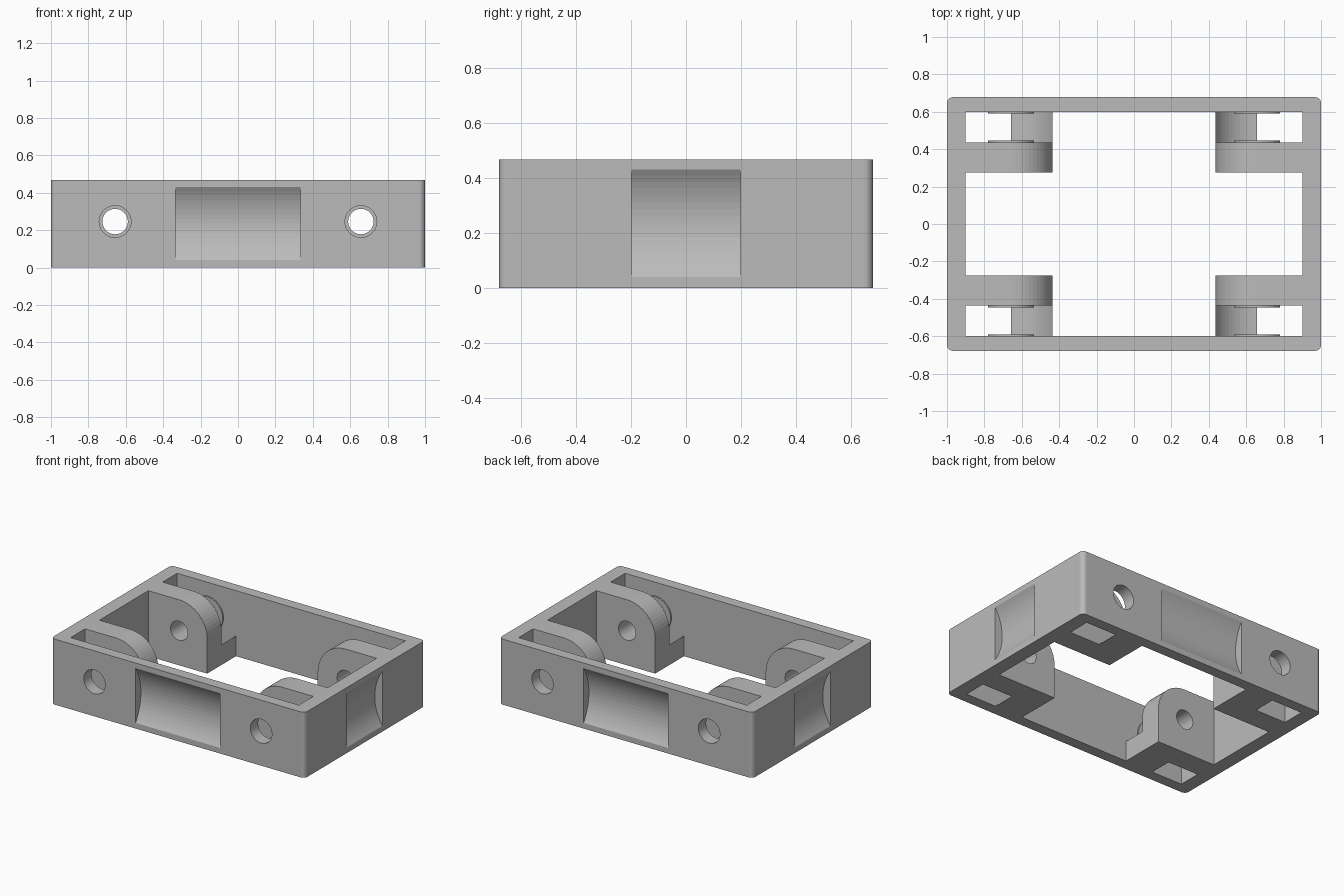
import bpy, bmesh, math
from mathutils import Vector

if "Cube" in bpy.data.objects:
    bpy.data.objects.remove(bpy.data.objects["Cube"])

H, X, Y = 0.467, 1.0, 0.678          # outer height, half length, half width
IX, IY = 0.90, 0.60                  # inner opening half sizes
CX, CZ, R = 0.657, 0.246, 0.221      # pivot hole centre and lug radius
L0, L1 = 0.275, 0.437                # lug plate y range

grey = bpy.data.materials.new("plain grey")
grey.diffuse_color = (0.5, 0.5, 0.5, 1)
grey.use_nodes = True
grey.node_tree.nodes["Principled BSDF"].inputs["Base Color"].default_value = grey.diffuse_color


def arc(cx, cz, r, a0, a1, n):
    return [(cx + r * math.cos(math.radians(a0 + (a1 - a0) * i / n)),
             cz + r * math.sin(math.radians(a0 + (a1 - a0) * i / n))) for i in range(n + 1)]


def prism(name, pts, axis, a, b, sx=1, sy=1):
    """Extrude a 2D outline along an axis from a to b, mirrored by sx, sy."""
    place = {'X': lambda p, d: (d, p[0], p[1]),
             'Y': lambda p, d: (p[0], d, p[1]),
             'Z': lambda p, d: (p[0], p[1], d)}[axis]
    bm = bmesh.new()
    rings = []
    for d in (a, b):
        rings.append([bm.verts.new(Vector(place(p, d)) * Vector((1, 1, 1)).x) for p in pts])
    for v in bm.verts:
        v.co.x *= sx
        v.co.y *= sy
    n = len(pts)
    for ring in rings:
        bm.faces.new(ring)
    for i in range(n):
        j = (i + 1) % n
        bm.faces.new((rings[0][i], rings[0][j], rings[1][j], rings[1][i]))
    bmesh.ops.recalc_face_normals(bm, faces=bm.faces)
    me = bpy.data.meshes.new(name)
    bm.to_mesh(me)
    bm.free()
    me.materials.append(grey)
    ob = bpy.data.objects.new(name, me)
    bpy.context.collection.objects.link(ob)
    return ob


def combine(body, tool, op):
    """Boolean the tool into the body, then remove the tool."""
    m = body.modifiers.new("join", 'BOOLEAN')
    m.operation, m.object, m.solver = op, tool, 'EXACT'
    bpy.context.view_layer.objects.active = body
    bpy.ops.object.modifier_apply(modifier=m.name)
    bpy.data.objects.remove(tool, do_unlink=True)


def circle(r):
    return arc(CX, CZ, r, 0, 360, 48)[:-1]


# Outer frame with rounded vertical corners
c = 0.032
outline = (arc(X - c, Y - c, c, 0, 90, 6) + arc(c - X, Y - c, c, 90, 180, 6) +
           arc(c - X, c - Y, c, 180, 270, 6) + arc(X - c, c - Y, c, 270, 360, 6))
frame = prism("hinge_frame", outline, 'Z', 0, H)
opening = [(-IX, -IY), (IX, -IY), (IX, IY), (-IX, IY)]
combine(frame, prism("opening", opening, 'Z', -0.1, H + 0.1), 'DIFFERENCE')

corners = [(sx, sy) for sx in (-1, 1) for sy in (-1, 1)]

# Lug plates, curved cradles beside them and thin washers round the pivots
lug = [(0.95, 0), (CX - R, 0)] + arc(CX, CZ, R, 180, 90, 14) + [(0.95, H)]
RC = 0.243
side = 180 + math.degrees(math.acos(R / RC))
cradle = [(CX, 0), (CX - R, 0)] + arc(CX, CZ, RC, side, 270, 12)
for sx, sy in corners:
    combine(frame, prism("lug", lug, 'Y', L0, L1, sx, sy), 'UNION')
    combine(frame, prism("cradle", cradle, 'Y', L1 - 0.03, IY + 0.03, sx, sy), 'UNION')
    for a, b in ((L1 - 0.02, L1 + 0.01), (IY - 0.01, IY + 0.02)):
        combine(frame, prism("washer", circle(0.123), 'Y', a, b, sx, sy), 'UNION')

# Pivot holes: wider through the wall, narrower through the lug
for sx, sy in corners:
    combine(frame, prism("wall_hole", circle(0.085), 'Y', 0.52, 0.8, sx, sy), 'DIFFERENCE')
    combine(frame, prism("lug_hole", circle(0.068), 'Y', 0.2, 0.52, sx, sy), 'DIFFERENCE')


# Scooped grip recesses on all four walls
def scoop(face, depth=0.06, half=0.195, mid=0.235):
    r = (half * half + depth * depth) / (2 * depth)
    a = math.degrees(math.asin(half / r))
    return ([(face + 0.05, mid - half)] + arc(face - depth + r, mid, r, 180 + a, 180 - a, 16) +
            [(face + 0.05, mid + half)])


for s in (-1, 1):
    combine(frame, prism("long_recess", scoop(Y), 'X', -0.333, 0.333, 1, s), 'DIFFERENCE')
    combine(frame, prism("short_recess", scoop(X), 'Y', -0.198, 0.198, s, 1), 'DIFFERENCE')
